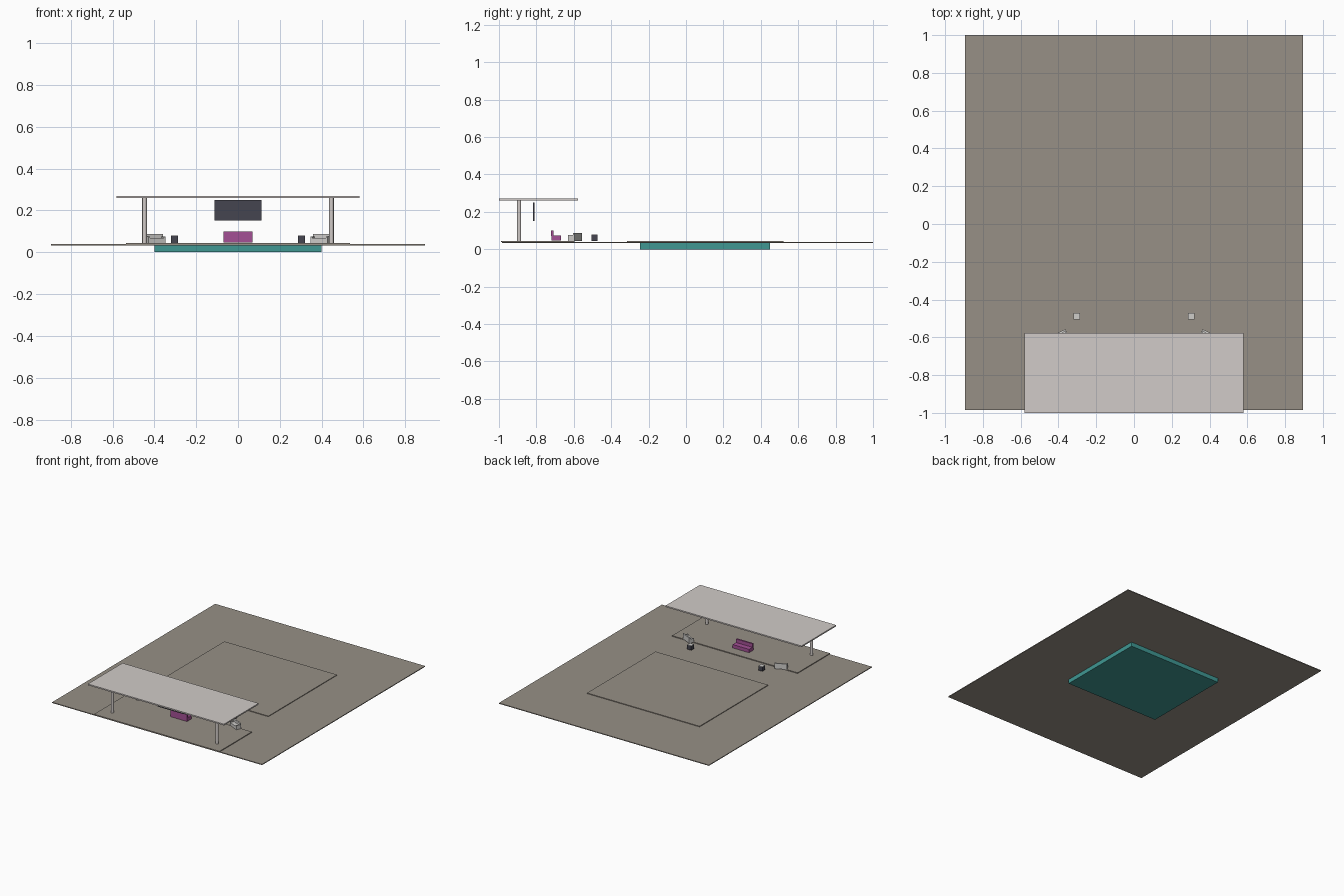
import bpy
import math
from mathutils import Matrix, Vector

cube = bpy.data.objects.get("Cube")
if cube:
    bpy.data.objects.remove(cube, do_unlink=True)


def material(name, r, g, b):
    m = bpy.data.materials.new(name)
    m.use_nodes = True
    m.diffuse_color = (r, g, b, 1)
    m.node_tree.nodes["Principled BSDF"].inputs["Base Color"].default_value = (r, g, b, 1)
    return m


stone = material("warm grey stone", 0.31, 0.28, 0.24)
plaster = material("pale plaster", 0.64, 0.60, 0.58)
teal = material("pool teal", 0.05, 0.31, 0.29)
magenta = material("magenta fabric", 0.37, 0.08, 0.30)
slate = material("dark slate", 0.06, 0.06, 0.08)
cream = material("light grey fabric", 0.62, 0.61, 0.59)


def box(name, x, y, z, mat, place=Matrix()):
    """Box from (low, high) ranges, optionally placed by a matrix."""
    lo, hi = Vector((x[0], y[0], z[0])), Vector((x[1], y[1], z[1]))
    bpy.ops.mesh.primitive_cube_add(size=1)
    ob = bpy.context.object
    ob.name = name
    size = Matrix.Diagonal((*(hi - lo), 1))
    ob.data.transform(place @ Matrix.Translation((lo + hi) / 2) @ size)
    ob.data.materials.append(mat)
    return ob


# Terrace, pool basin and the thin raised slabs
box("terrace", (-0.895, 0.895), (-0.985, 1.0), (0.033, 0.039), stone)
box("pool_basin", (-0.4, 0.4), (-0.245, 0.45), (0, 0.034), teal)
box("pool_surround", (-0.48, 0.48), (-0.315, 0.52), (0.038, 0.044), stone)
box("pavilion_deck", (-0.535, 0.535), (-0.99, -0.595), (0.038, 0.045), stone)

# Pavilion roof and hanging screen
box("roof", (-0.58, 0.58), (-1.0, -0.578), (0.26, 0.27), plaster)
box("screen", (-0.113, 0.113), (-0.819, -0.811), (0.152, 0.25), slate)

# Sofa
box("sofa_seat", (-0.07, 0.07), (-0.72, -0.668), (0.047, 0.073), magenta)
box("sofa_back", (-0.07, 0.07), (-0.722, -0.709), (0.07, 0.1), magenta)

# Mirrored posts, side tables and inward-facing armchairs
for side, tag in ((1, "left"), (-1, "right")):
    bpy.ops.mesh.primitive_cylinder_add(
        vertices=16, radius=0.011, depth=0.218, location=(side * 0.447, -0.892, 0.153))
    post = bpy.context.object
    post.name = "post_" + tag
    post.data.materials.append(plaster)
    bpy.ops.object.shade_smooth_by_angle()

    cx = side * 0.303
    box("side_table_" + tag, (cx - 0.017, cx + 0.017), (-0.506, -0.472), (0.045, 0.077), slate)
    box("table_top_" + tag, (cx - 0.017, cx + 0.017), (-0.506, -0.472), (0.077, 0.08), cream)

    place = Matrix.Translation((side * 0.395, -0.594, 0)) @ Matrix.Rotation(
        math.radians(-25 * side), 4, "Z")
    box("chair_seat_" + tag, (-0.04, 0.04), (-0.02, 0.015), (0.045, 0.068), cream, place)
    box("chair_back_" + tag, (-0.045, 0.045), (0.01, 0.02), (0.045, 0.087), cream, place)
    for end, part in ((-1, "inner"), (1, "outer")):
        a = end * 0.041
        box(f"chair_arm_{part}_{tag}", (a - 0.004, a + 0.004), (-0.02, 0.012),
            (0.045, 0.076), cream, place)
